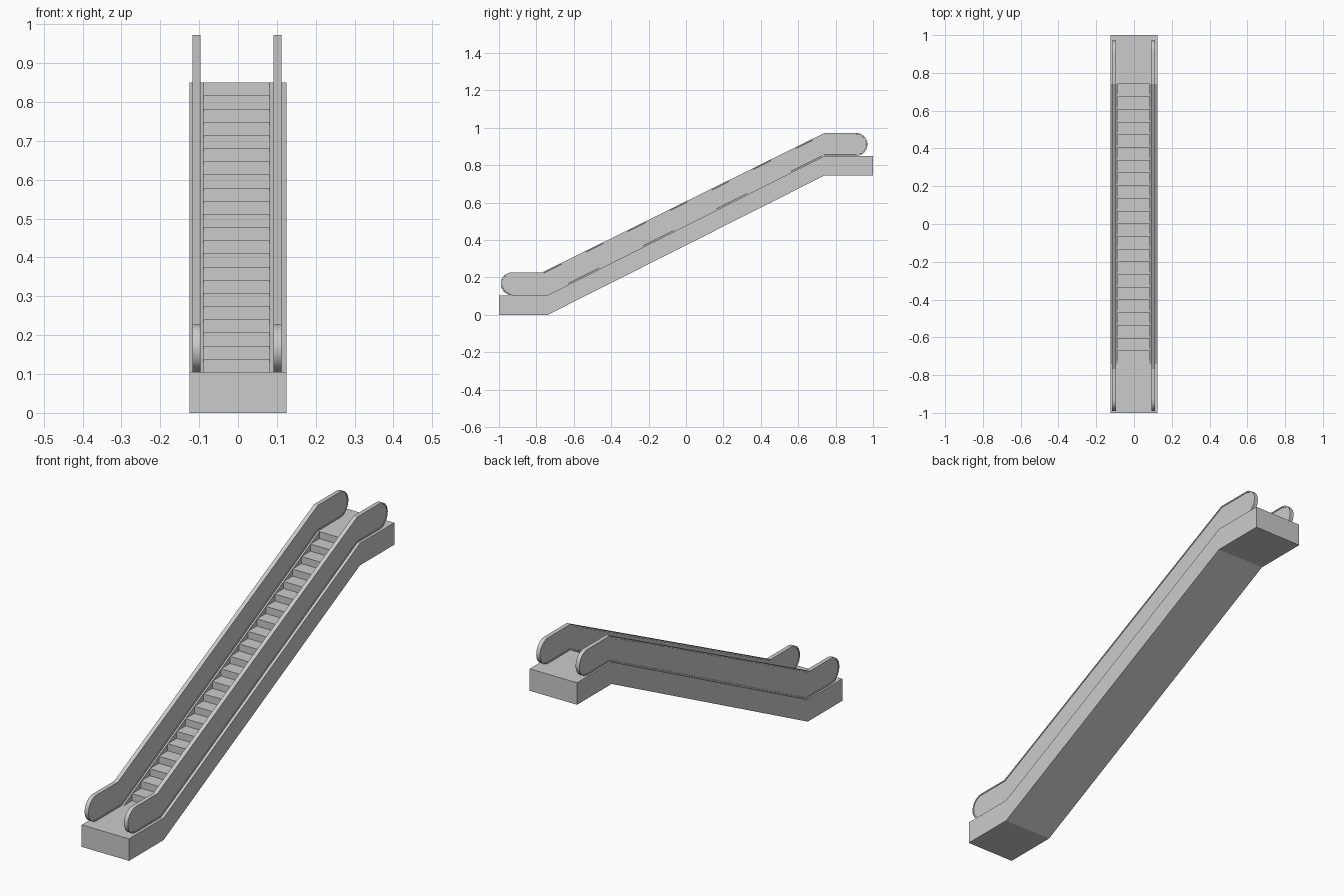
import bpy, bmesh, math

if "Cube" in bpy.data.objects:
    bpy.data.objects.remove(bpy.data.objects["Cube"])

N = 22                                   # number of steps
Y0, Y1 = -0.74, 0.74                     # start and end of the incline
Z0, Z1 = 0.105, 0.85                     # lower and upper landing heights
IN_L, IN_R, OUT = -0.0885, 0.081, 0.125  # step well edges, truss half width


def ribbon(bm, profile, xa, xb):
    """Sweep a closed (y, z) profile along x without end caps."""
    a = [bm.verts.new((xa, y, z)) for y, z in profile]
    b = [bm.verts.new((xb, y, z)) for y, z in profile]
    for i in range(len(a)):
        j = (i + 1) % len(a)
        bm.faces.new((a[i], a[j], b[j], b[i]))


def cap(bm, profile, x):
    return bm.faces.new([bm.verts.new((x, y, z)) for y, z in profile])


def finish(bm, name):
    bmesh.ops.remove_doubles(bm, verts=bm.verts, dist=1e-5)
    bmesh.ops.recalc_face_normals(bm, faces=bm.faces)
    me = bpy.data.meshes.new(name)
    bm.to_mesh(me)
    bm.free()
    ob = bpy.data.objects.new(name, me)
    bpy.context.collection.objects.link(ob)
    return ob


# Truss with landings and a stepped well down the middle
lower = [(-1, Z0), (-1, 0), (Y0, 0), (Y1, 0.745), (1, 0.745), (1, Z1)]
side = lower + [(Y1, Z1), (Y0, Z0)]
dy, dz = (Y1 - Y0) / N, (Z1 - Z0) / N
nose = [(Y0 + dy * k, Z0 + dz * k) for k in range(N + 1)]
stepped = lower + [nose[N]]
for k in range(N - 1, -1, -1):
    stepped += [(nose[k + 1][0], nose[k][1]), nose[k]]

bm = bmesh.new()
ribbon(bm, side, -OUT, IN_L)
ribbon(bm, stepped, IN_L, IN_R)
ribbon(bm, side, IN_R, OUT)
cap(bm, side, -OUT)
cap(bm, side, OUT)
for x in (IN_L, IN_R):                   # skirt triangles above each tread
    for k in range(N):
        cap(bm, [nose[k], (nose[k + 1][0], nose[k][1]), nose[k + 1]], x)
finish(bm, "truss_and_steps")

# Balustrades with rounded ends and a slightly recessed panel
R = 0.0613


def arc(cy, cz, start, n=16):
    return [(cy + R * math.cos(start + math.pi * i / n),
             cz + R * math.sin(start + math.pi * i / n)) for i in range(n + 1)]


rail = (arc(0.909, Z1 + R, -math.pi / 2) + [(Y1, Z1 + 2 * R), (-0.768, Z0 + 2 * R)]
        + arc(-0.929, Z0 + R, math.pi / 2) + [(Y0, Z0), (Y1, Z1)])
for name, x in (("left_balustrade", -0.1065), ("right_balustrade", 0.1015)):
    bm = bmesh.new()
    ribbon(bm, rail, x - 0.01, x + 0.01)
    cap(bm, rail, x - 0.01)
    cap(bm, rail, x + 0.01)
    bmesh.ops.remove_doubles(bm, verts=bm.verts, dist=1e-5)
    bmesh.ops.recalc_face_normals(bm, faces=bm.faces)
    panels = [f for f in bm.faces if len(f.verts) > 4]
    bmesh.ops.inset_individual(bm, faces=panels, thickness=0.006, depth=0,
                               use_even_offset=True)
    for f in panels:
        bmesh.ops.inset_individual(bm, faces=[f], thickness=0.0005, depth=-0.002,
                                   use_even_offset=True)
    ob = finish(bm, name)
    bpy.ops.object.select_all(action='DESELECT')
    ob.select_set(True)
    bpy.context.view_layer.objects.active = ob
    bpy.ops.object.shade_smooth_by_angle(angle=math.radians(25))
